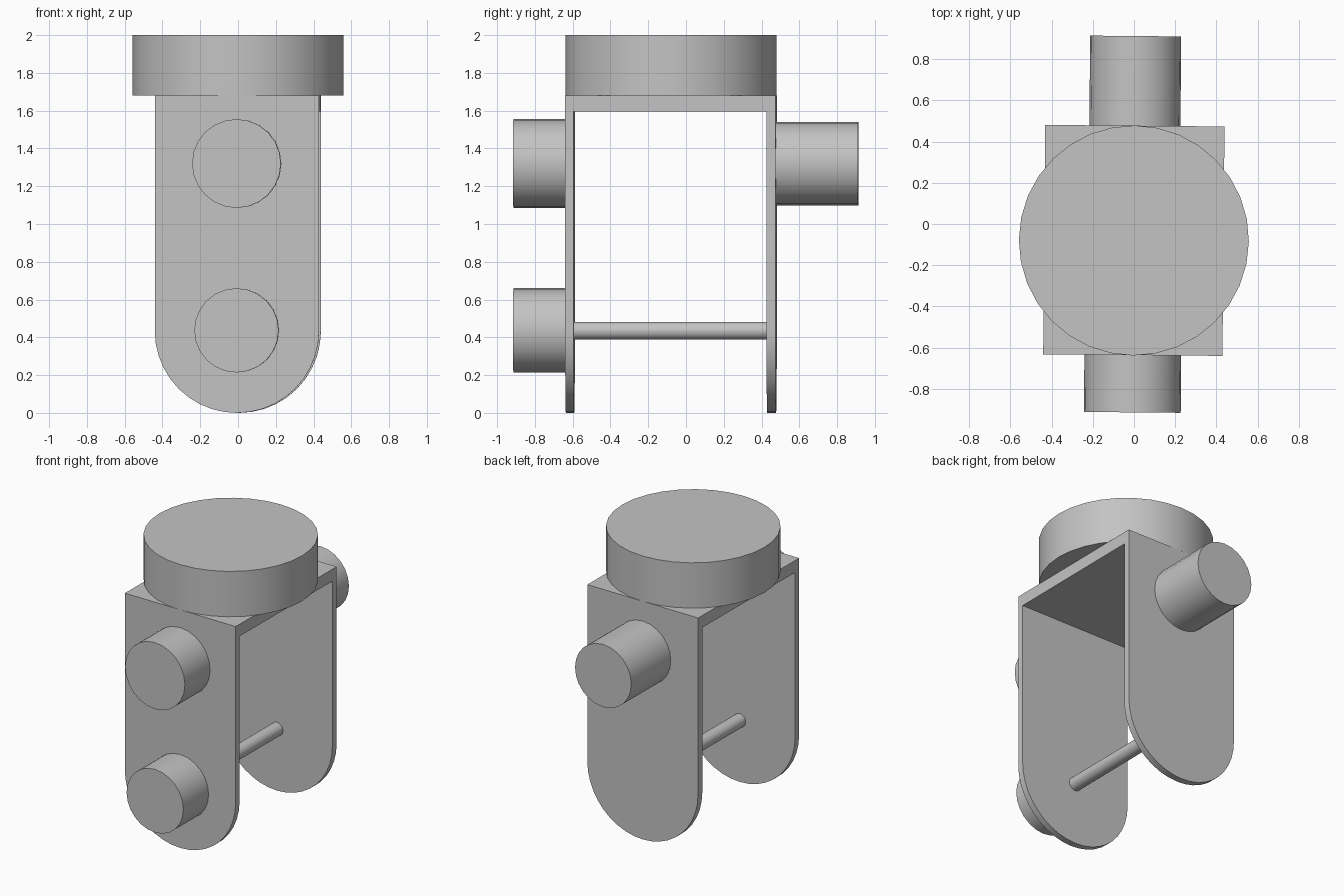
import bpy
import bmesh
import math
from mathutils import Matrix, Vector

cube = bpy.data.objects.get("Cube")
if cube:
    bpy.data.objects.remove(cube, do_unlink=True)

grey = bpy.data.materials.new("plain_grey")
grey.use_nodes = True
colour = (0.55, 0.55, 0.55, 1)
grey.diffuse_color = colour
grey.node_tree.nodes["Principled BSDF"].inputs["Base Color"].default_value = colour

TURN = Matrix.Rotation(-0.009, 4, "Z")  # the whole assembly is turned slightly


def finish(name, bm):
    bmesh.ops.recalc_face_normals(bm, faces=bm.faces)
    bm.transform(TURN)
    mesh = bpy.data.meshes.new(name)
    bm.to_mesh(mesh)
    bm.free()
    mesh.materials.append(grey)
    obj = bpy.data.objects.new(name, mesh)
    bpy.context.collection.objects.link(obj)
    bpy.ops.object.select_all(action="DESELECT")
    obj.select_set(True)
    bpy.context.view_layer.objects.active = obj
    bpy.ops.object.shade_smooth_by_angle(angle=math.radians(35))


def cylinder(name, start, end, radius, sides):
    start, end = Vector(start), Vector(end)
    axis = end - start
    spin = axis.to_track_quat("Z", "Y").to_matrix().to_4x4()
    bm = bmesh.new()
    bmesh.ops.create_cone(bm, cap_ends=True, segments=sides, radius1=radius,
                          radius2=radius, depth=axis.length,
                          matrix=Matrix.Translation((start + end) / 2) @ spin)
    finish(name, bm)


# Bracket: U profile extruded sideways, with the lower arm ends rounded
HALF = 0.435
FRONT, BACK = -0.636, 0.477
profile = [(FRONT, 0), (FRONT, 1.68), (BACK, 1.68), (BACK, 0),
           (0.43, 0), (0.43, 1.595), (-0.592, 1.595), (-0.592, 0)]
bm = bmesh.new()
face = bm.faces.new([bm.verts.new((-HALF, y, z)) for y, z in profile])
out = bmesh.ops.extrude_face_region(bm, geom=[face])
bmesh.ops.translate(bm, vec=(2 * HALF, 0, 0),
                    verts=[v for v in out["geom"] if isinstance(v, bmesh.types.BMVert)])
corners = [e for e in bm.edges
           if all(v.co.z < 0.01 for v in e.verts)
           and abs(e.verts[0].co.x - e.verts[1].co.x) < 0.01]
bmesh.ops.bevel(bm, geom=corners, offset=HALF - 0.001, segments=10, profile=0.5,
                affect="EDGES")
finish("bracket", bm)

# Mounting disc on top
cylinder("top_disc", (0, -0.08, 1.68), (0, -0.08, 2), 0.558, 32)

# Round knobs on the arms, and the thin axle between them
cylinder("front_upper_knob", (0, FRONT, 1.32), (0, -0.914, 1.32), 0.235, 24)
cylinder("front_lower_knob", (0, FRONT, 0.437), (0, -0.914, 0.437), 0.223, 24)
cylinder("back_knob", (0, BACK, 1.32), (0, 0.912, 1.32), 0.221, 24)
cylinder("axle", (0, -0.6, 0.435), (0, 0.44, 0.435), 0.047, 24)
